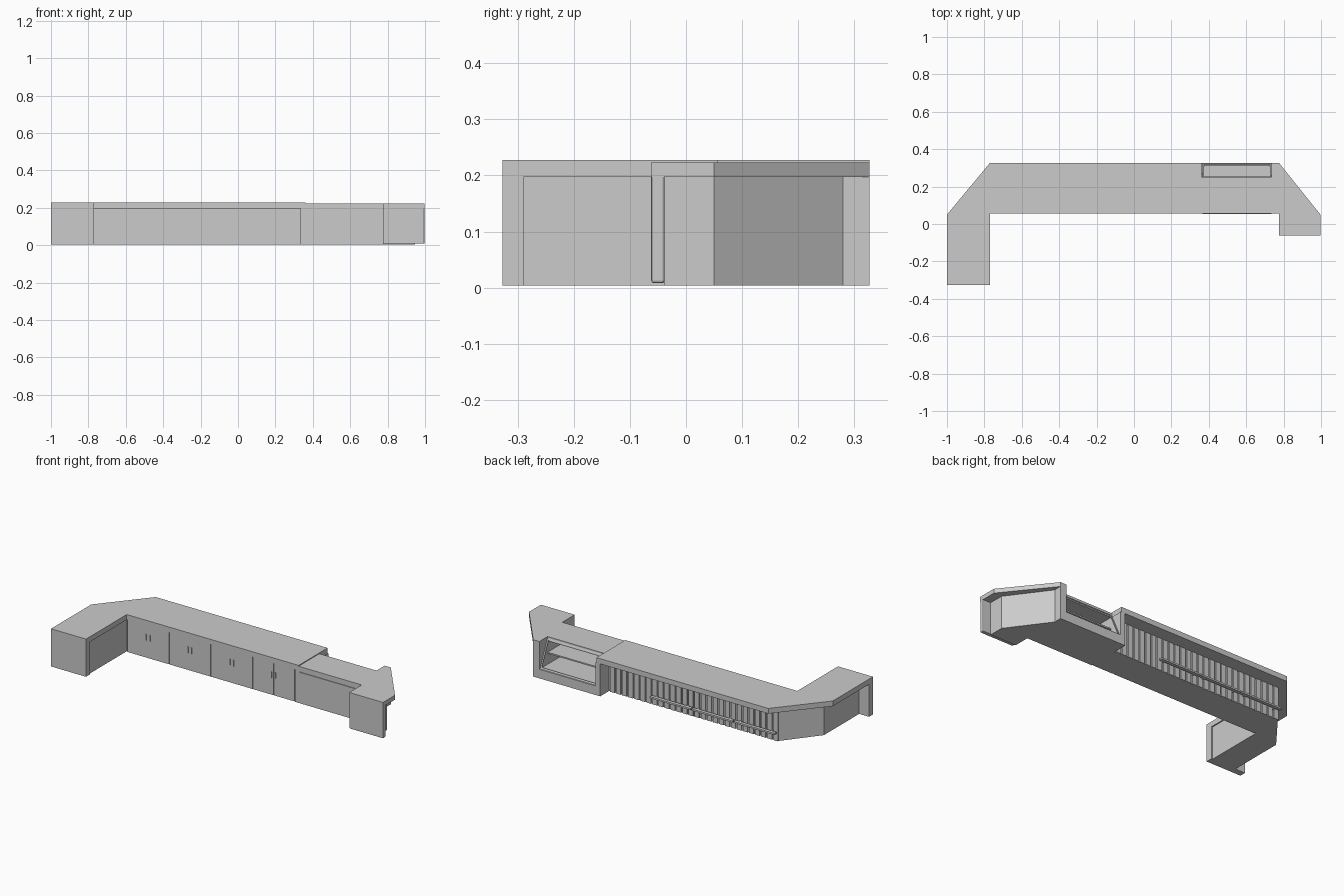
import bpy, bmesh, math
from mathutils import Vector

if "Cube" in bpy.data.objects:
    bpy.data.objects.remove(bpy.data.objects["Cube"])


def prism(name, pts, lo, hi, axis='z', bevel=0):
    """Extrude a 2D outline (xy along z, or yz along x)."""
    place = (lambda p, h: (p[0], p[1], h)) if axis == 'z' else (lambda p, h: (h, p[0], p[1]))
    bm = bmesh.new()
    face = bm.faces.new([bm.verts.new(place(p, lo)) for p in pts])
    step = (0, 0, hi - lo) if axis == 'z' else (hi - lo, 0, 0)
    geo = bmesh.ops.extrude_face_region(bm, geom=[face])
    bmesh.ops.translate(bm, vec=step, verts=[v for v in geo['geom'] if isinstance(v, bmesh.types.BMVert)])
    bmesh.ops.recalc_face_normals(bm, faces=bm.faces)
    me = bpy.data.meshes.new(name)
    bm.to_mesh(me)
    bm.free()
    ob = bpy.data.objects.new(name, me)
    bpy.context.collection.objects.link(ob)
    if bevel:
        m = ob.modifiers.new("soft_edges", 'BEVEL')
        m.width, m.segments = bevel, 2
    return ob


def box(name, x, y, z, bevel=0):
    return prism(name, [(x[0], y[0]), (x[1], y[0]), (x[1], y[1]), (x[0], y[1])], z[0], z[1], bevel=bevel)


BOTTOM, UNDER, TOP, LOW_TOP = 0.004, 0.197, 0.228, 0.223

# Countertops: main run with left arm, and slightly lower right run with case opening
prism("main_countertop", [(-1, -.327), (-.77, -.327), (-.77, .055), (.36, .055), (.36, .327),
                          (-.77, .327), (-1, .05)], UNDER, TOP)
prism("right_countertop", [(.36, .055), (.775, .055), (.775, -.062), (.997, -.062), (.997, .05),
                           (.775, .327), (.735, .327), (.735, .25), (.36, .25)], UNDER, LOW_TOP)

# End panels
box("left_end_panel", (-1, -.77), (-.327, -.29), (BOTTOM, UNDER))
box("right_end_panel", (.775, .997), (-.062, -.038), (.008, UNDER + .01), bevel=.005)

# Inset cabinet bodies
prism("main_cabinet", [(-.935, -.29), (-.777, -.29), (-.777, .066), (.335, .066), (.335, .242),
                       (-.777, .242), (-.935, .04)], BOTTOM, UNDER)
prism("right_cabinet", [(.775, -.038), (.945, -.038), (.945, .05), (.775, .28)], BOTTOM, UNDER)

# Front doors with paired handles
width = 0.275
for i in range(4):
    left = -.77 + i * width
    mid = left + width / 2
    halves = [(left, left + width)] if i < 3 else [(left, mid), (mid, left + width)]
    for a, b in halves:
        box("cabinet_door", (a + .002, b - .002), (.06, .066), (BOTTOM, UNDER - .002))
    for s in (-1, 1):
        h = mid + s * .012
        box("door_handle", (h - .0025, h + .0025), (.055, .06), (.107, .143))

# Slatted back wall
count = 28
pitch = 1.112 / count
for i in range(count):
    x = -.777 + i * pitch
    box("back_slat", (x, x + pitch * .75), (.242, .248), (BOTTOM, UNDER))

# Foot rail in three lengths with brackets
for i in range(3):
    x = -.775 + i * .275
    box("foot_rail", (x, x + .268), (.259, .279), (.053, .063))
    for bx in (x + .03, x + .235):
        box("rail_bracket", (bx, bx + .008), (.242, .262), (.054, .062))

# Display case: front wall, sides, floor, shelf and lower rear panel
box("case_front_wall", (.335, .775), (.057, .087), (BOTTOM, UNDER))
box("case_front_panel", (.365, .735), (.053, .057), (.05, .19))
box("case_side_left", (.335, .365), (.087, .327), (BOTTOM, UNDER))
box("case_side_right", (.735, .775), (.087, .327), (BOTTOM, LOW_TOP))
box("case_floor", (.365, .735), (.087, .327), (BOTTOM, .058))
box("case_shelf", (.365, .735), (.087, .25), (.122, .13))

# Sloped window frame of the case
base, head = Vector((.32, .058)), Vector((.25, .215))
along = (head - base).normalized()
across = Vector((-along.y, along.x)) * .005


def strip(name, a, b, x0, x1):
    pts = [a, b, b + across, a + across]
    prism(name, [tuple(p) for p in pts], x0, x1, 'x')


strip("window_frame_side", base, head, .365, .373)
strip("window_frame_side", base, head, .727, .735)
strip("window_frame_lower", base, base + along * .01, .373, .727)
strip("window_frame_upper", head - along * .01, head, .373, .727)
